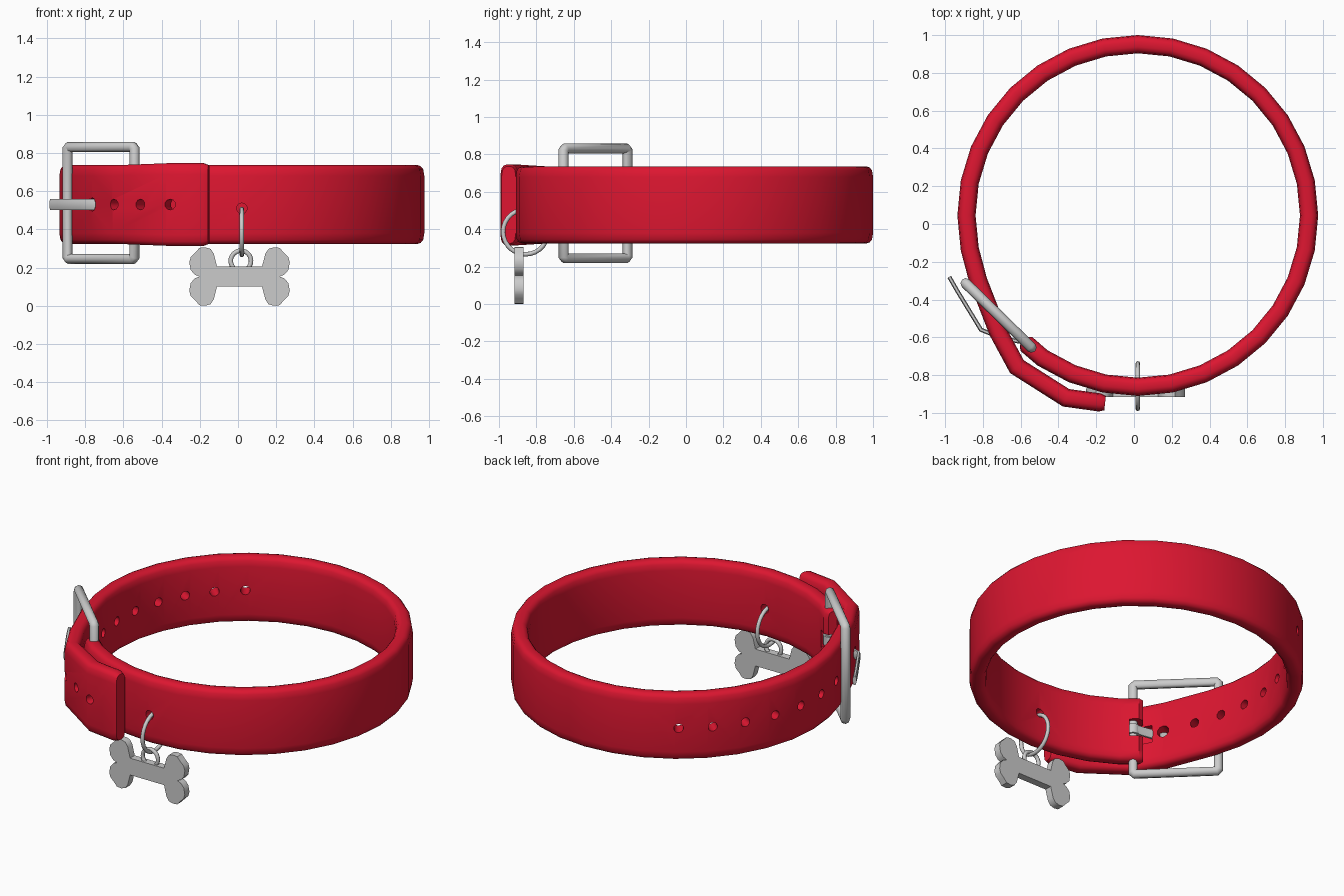
import bpy, bmesh, math
from mathutils import Vector, Matrix

if "Cube" in bpy.data.objects:
    bpy.data.objects.remove(bpy.data.objects["Cube"])

red = bpy.data.materials.new("red")
red.diffuse_color = (0.72, 0.008, 0.03, 1)
red.use_nodes = True
red.node_tree.nodes["Principled BSDF"].inputs["Base Color"].default_value = red.diffuse_color
MID = 0.53                      # height of the strap centre line
CX, CY, R = 0.02, 0.045, 0.907  # strap loop


def select(ob):
    bpy.ops.object.select_all(action='DESELECT')
    ob.select_set(True)
    bpy.context.view_layer.objects.active = ob


def smooth(ob, deg=40):
    select(ob)
    bpy.ops.object.shade_smooth_by_angle(angle=math.radians(deg))


def from_bm(name, bm):
    bmesh.ops.recalc_face_normals(bm, faces=bm.faces)
    me = bpy.data.meshes.new(name)
    bm.to_mesh(me)
    bm.free()
    ob = bpy.data.objects.new(name, me)
    bpy.context.collection.objects.link(ob)
    return ob


def sweep(name, path, profile):
    """Sweep a (thickness, height) profile along points (x, y, height scale, thickness scale)."""
    bm = bmesh.new()
    p = [Vector(q[:2]) for q in path]
    rings = []
    for i, q in enumerate(path):
        a = (p[i] - p[i - 1]).normalized() if i else None
        b = (p[i + 1] - p[i]).normalized() if i < len(p) - 1 else None
        a, b = a or b, b or a
        t = (a + b).normalized()
        miter = 1 / max(0.6, t.dot(a))
        out = Vector((t.y, -t.x)) * miter
        rings.append([bm.verts.new((p[i].x + out.x * u * q[3], p[i].y + out.y * u * q[3],
                                    MID + h * q[2])) for u, h in profile])
    n = len(profile)
    for r, s in zip(rings, rings[1:]):
        for k in range(n):
            bm.faces.new((r[k], r[(k + 1) % n], s[(k + 1) % n], s[k]))
    bm.faces.new(rings[0])
    bm.faces.new(rings[-1])
    return from_bm(name, bm)


def rounded(quarter):
    """Complete a quarter profile, listed from side to top, by mirroring."""
    half = quarter + [(-u, h) for u, h in reversed(quarter)]
    return half + [(-u, -h) for u, h in half]


# Strap: inner end, loop, then overlapping outer end
path = [(-0.588, -0.620, 0.96, 0.55), (-0.57, -0.635, 1, 1)]
for n in range(21, 50):
    a = math.radians(11.25 * n)
    path.append((CX + R * math.cos(a), CY + R * math.sin(a), 1, 1))
path += [(-0.825, -0.30, 1, 1), (-0.72, -0.57, 1, 1), (-0.62, -0.755, 1, 1),
         (-0.36, -0.92, 1.05, 1), (-0.18, -0.945, 1.05, 1), (-0.153, -0.948, 1, 0.8)]
strap = sweep("strap", path, rounded([(0.048, 0.15), (0.042, 0.185), (0.030, 0.2), (0.014, 0.206)]))

# Cutters: punched holes, ring hole, tongue hole and notch at the buckle bar
bm = bmesh.new()


def punch(x, y, z, nx, ny, r=0.028, length=0.2):
    rot = Vector((nx, ny, 0)).to_track_quat('Z', 'Y').to_matrix().to_4x4()
    bmesh.ops.create_cone(bm, cap_ends=True, segments=10, radius1=r, radius2=r, depth=length,
                          matrix=Matrix.Translation((x, y, z)) @ rot)


for k in range(8):
    a = math.radians(125 + 11.8 * k)
    c, s = math.cos(a), math.sin(a)
    punch(CX + R * c, CY + R * s, MID, c, s)
for x, y, nx, ny in ((-0.615, -0.757, -0.72, -0.69), (-0.485, -0.84, -0.535, -0.845),
                     (-0.34, -0.921, -0.3, -0.95)):
    punch(x, y, MID, nx, ny, length=0.13)
punch(CX, CY - R, 0.51, 0, -1)
punch(-0.73, -0.575, MID, -0.88, -0.45, 0.036, 0.13)
bmesh.ops.create_cube(bm, size=1, matrix=Matrix.Translation((-0.578, -0.628, MID))
                      @ Matrix.Rotation(math.radians(140), 4, 'Z') @ Matrix.Diagonal((0.13, 0.13, 0.11, 1)))
cutter = from_bm("hole_cutter", bm)
cutter.hide_render = True
select(strap)
mod = strap.modifiers.new("holes", 'BOOLEAN')
mod.operation, mod.solver, mod.object = 'DIFFERENCE', 'EXACT', cutter
bpy.ops.object.modifier_apply(modifier=mod.name)
bpy.data.objects.remove(cutter)
strap.data.materials.clear()
strap.data.materials.append(red)
smooth(strap)

# Buckle frame: rounded tube rectangle
A, B = Vector((-0.542, -0.655)), Vector((-0.892, -0.313))
lo, hi, c = 0.245, 0.832, 0.012
w = (B - A).length
uv = [(0, lo + c), (c, lo), (w - c, lo), (w, lo + c), (w, hi - c), (w - c, hi), (c, hi), (0, hi - c)]
cu = bpy.data.curves.new("buckle_frame", 'CURVE')
cu.dimensions = '3D'
cu.bevel_depth, cu.bevel_resolution = 0.028, 2
sp = cu.splines.new('POLY')
sp.points.add(len(uv) - 1)
for pt, (u, z) in zip(sp.points, uv):
    q = A + (B - A) * (u / w)
    pt.co = (q.x, q.y, z, 1)
sp.use_cyclic_u = True
frame = bpy.data.objects.new("buckle_frame", cu)
bpy.context.collection.objects.link(frame)
select(frame)
bpy.ops.object.convert(target='MESH')
smooth(frame, 50)

# Buckle tongue with its collar round the bar
tongue = sweep("buckle_tongue",
               [(x, y, 1, 1) for x, y in ((-0.545, -0.63), (-0.61, -0.622), (-0.71, -0.6),
                                          (-0.81, -0.56), (-0.935, -0.355), (-0.978, -0.28))],
               rounded([(0.011, 0.012), (0.006, 0.028)]))
smooth(tongue, 60)
bpy.ops.mesh.primitive_cylinder_add(vertices=12, radius=0.038, depth=0.058, location=(A.x, A.y, MID))
bpy.context.object.name = "tongue_collar"
smooth(bpy.context.object)

# Rings: large one through the strap, small one on the tag
for name, loc, rot, major, minor in (
        ("hanging_ring", (CX, -0.858, 0.386), (0, math.pi / 2, 0), 0.12, 0.012),
        ("tag_ring", (0.015, -0.893, 0.235), (math.pi / 2, 0, 0), 0.053, 0.012)):
    bpy.ops.mesh.primitive_torus_add(location=loc, rotation=rot, major_radius=major, minor_radius=minor,
                                     major_segments=28, minor_segments=8)
    bpy.context.object.name = name
    smooth(bpy.context.object, 60)

# Bone tag: one lobe mirrored into four, then extruded
lobe = [(0.118, 0.053), (0.135, 0.12), (0.152, 0.145), (0.18, 0.153), (0.21, 0.15), (0.232, 0.125),
        (0.255, 0.103), (0.263, 0.075), (0.256, 0.035), (0.235, 0.01)]
right = lobe + [(0.21, 0)] + [(x, -z) for x, z in reversed(lobe)]
outline = right + [(-x, z) for x, z in reversed(right)]
bm = bmesh.new()
face = bm.faces.new([bm.verts.new((0.008 + x, -0.87, 0.153 + z)) for x, z in outline])
ext = bmesh.ops.extrude_face_region(bm, geom=[face])
bmesh.ops.translate(bm, vec=(0, -0.046, 0),
                    verts=[v for v in ext["geom"] if isinstance(v, bmesh.types.BMVert)])
tag = from_bm("bone_tag", bm)
smooth(tag)
